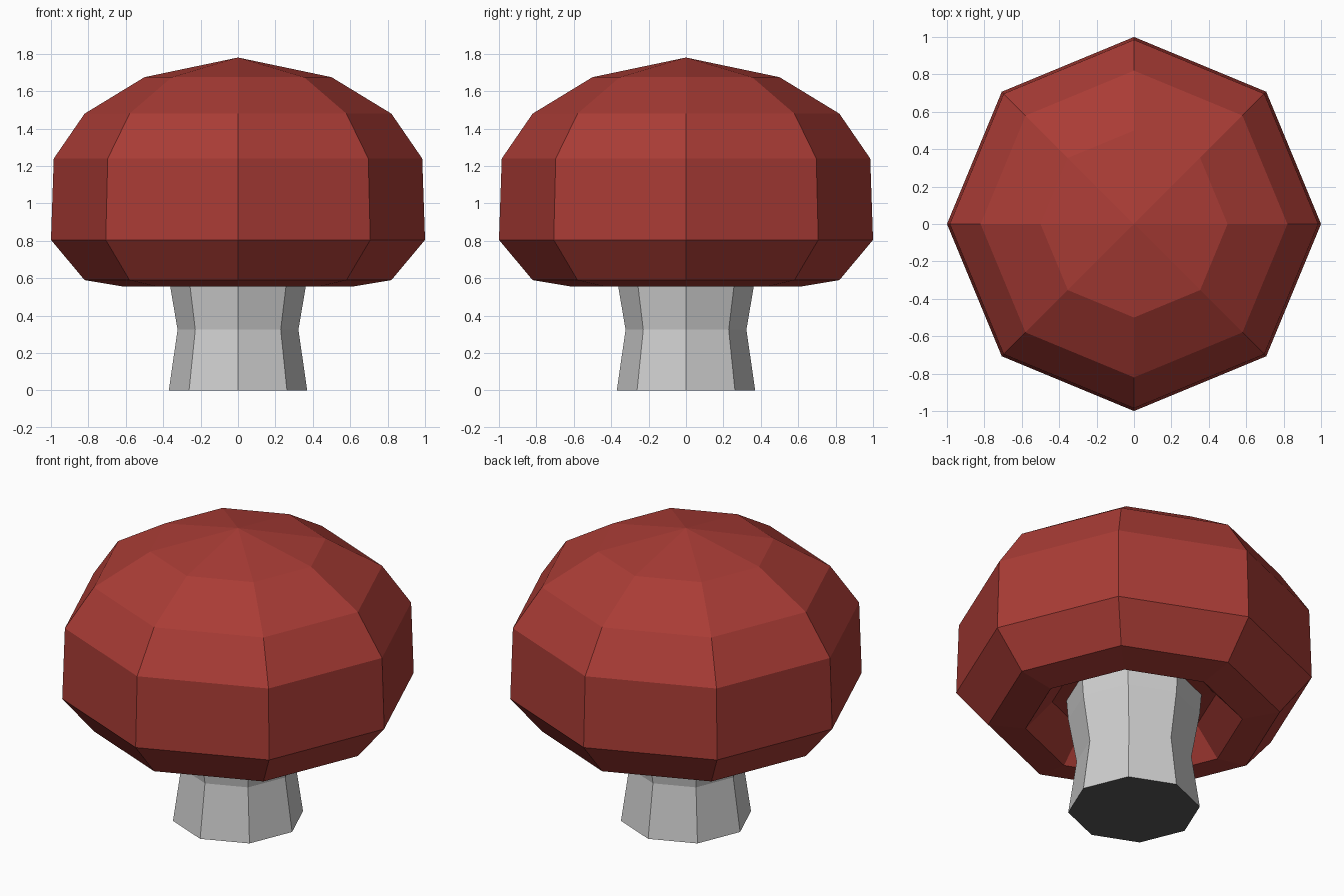
import bpy, bmesh, math

if "Cube" in bpy.data.objects:
    bpy.data.objects.remove(bpy.data.objects["Cube"])

def material(name, rgb):
    m = bpy.data.materials.new(name)
    m.diffuse_color = (*rgb, 1)
    m.use_nodes = True
    m.node_tree.nodes["Principled BSDF"].inputs["Base Color"].default_value = m.diffuse_color
    return m

red = material("cap red", (0.40, 0.045, 0.036))
grey = material("stem grey", (0.62, 0.62, 0.62))
dark = material("base dark grey", (0.10, 0.10, 0.10))

def lathe(name, profile, mats, sides=8):
    """Flat-faced turned solid; profile runs bottom to top as (radius, z)."""
    bm = bmesh.new()
    rings = []
    for r, z in profile:
        n = 1 if r == 0 else sides
        rings.append([bm.verts.new((r * math.cos(math.tau * i / sides),
                                    r * math.sin(math.tau * i / sides), z)) for i in range(n)])
    for a, b in zip(rings, rings[1:]):
        for i in range(sides):
            j = (i + 1) % sides
            quad = [a[i % len(a)], a[j % len(a)], b[j % len(b)], b[i % len(b)]]
            bm.faces.new(list(dict.fromkeys(quad)))
    if len(rings[0]) > 1:
        base = bm.faces.new(rings[0][::-1])
        base.material_index = len(mats) - 1
    bmesh.ops.recalc_face_normals(bm, faces=bm.faces)
    mesh = bpy.data.meshes.new(name)
    bm.to_mesh(mesh)
    bm.free()
    for m in mats:
        mesh.materials.append(m)
    bpy.context.collection.objects.link(bpy.data.objects.new(name, mesh))

# Cap: recessed underside, rolled rim, faceted dome
lathe("cap", [(0, 0.74), (0.46, 0.72), (0.61, 0.555), (0.82, 0.59), (1.0, 0.805),
              (0.985, 1.24), (0.82, 1.48), (0.5, 1.675), (0, 1.78)], [red])

# Stem: waisted, with a dark base face
lathe("stem", [(0.37, 0), (0.323, 0.325), (0.37, 0.6), (0.38, 0.73), (0, 0.735)], [grey, dark])
